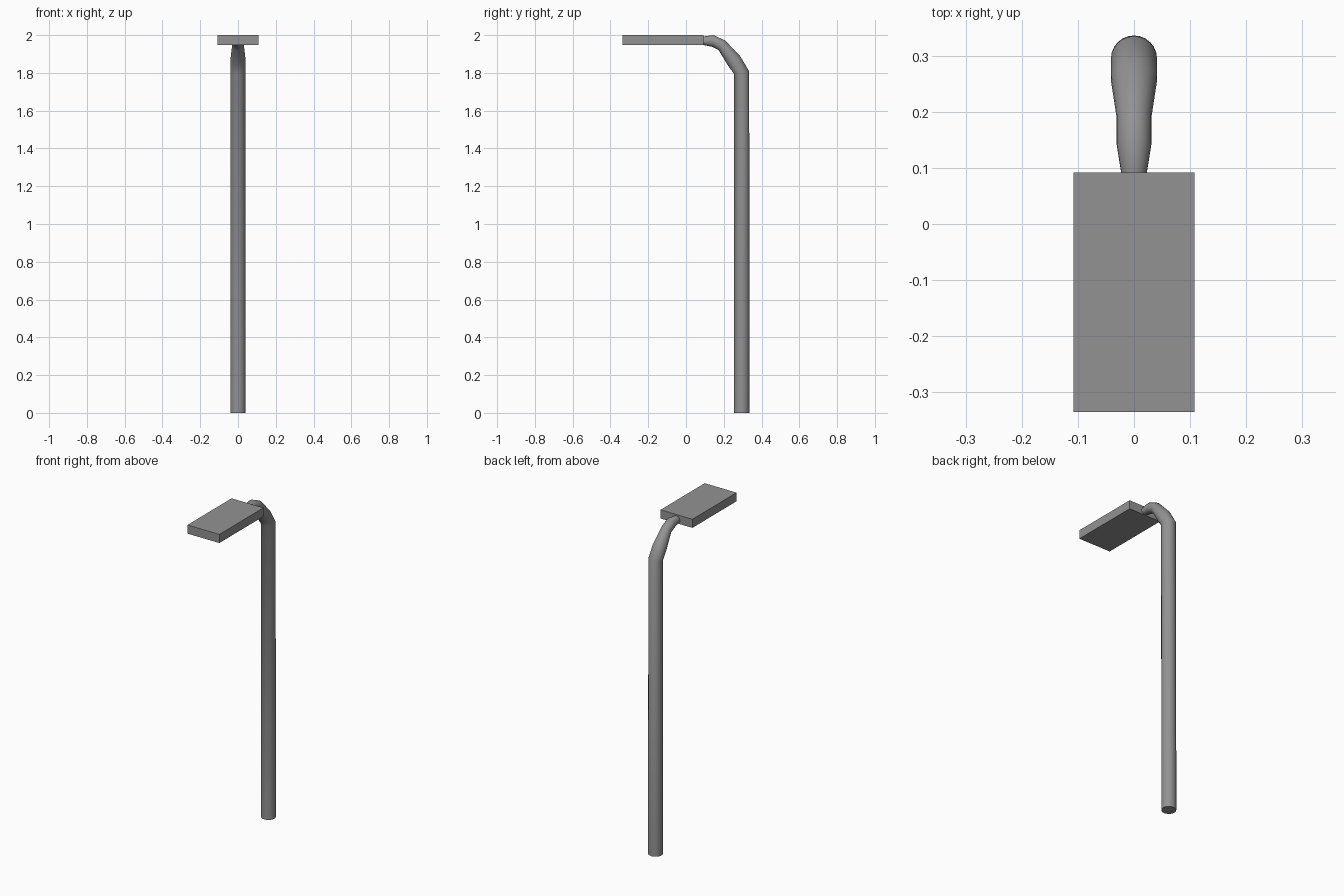
import bpy, bmesh, math

if "Cube" in bpy.data.objects:
    bpy.data.objects.remove(bpy.data.objects["Cube"])

grey = bpy.data.materials.new("dark_grey_metal")
grey.diffuse_color = (0.29, 0.29, 0.29, 1)
grey.use_nodes = True
grey.node_tree.nodes["Principled BSDF"].inputs["Base Color"].default_value = grey.diffuse_color


def add_object(name, bm):
    bmesh.ops.recalc_face_normals(bm, faces=bm.faces)
    mesh = bpy.data.meshes.new(name)
    bm.to_mesh(mesh)
    bm.free()
    mesh.materials.append(grey)
    obj = bpy.data.objects.new(name, mesh)
    bpy.context.collection.objects.link(obj)
    return obj


# Pole and curved arm: rings (y, z, radius, tilt in degrees) joined into a tube
SIDES = 24
path = [
    (0.295, 0.00, 0.041, 0),
    (0.294, 1.802, 0.041, 8),
    (0.255, 1.863, 0.041, 40),
    (0.190, 1.946, 0.031, 57),
    (0.142, 1.969, 0.031, 84),
    (0.086, 1.970, 0.022, 95),
]
bm = bmesh.new()
rings = []
for y, z, r, tilt in path:
    t = math.radians(tilt)
    ring = []
    for i in range(SIDES):
        a = math.tau * i / SIDES
        s = r * math.sin(a)
        ring.append(bm.verts.new((r * math.cos(a), y + s * math.cos(t), z + s * math.sin(t))))
    rings.append(ring)
for low, high in zip(rings, rings[1:]):
    for i in range(SIDES):
        j = (i + 1) % SIDES
        bm.faces.new((low[i], low[j], high[j], high[i]))
bm.faces.new(rings[0])
bm.faces.new(rings[-1])
pole = add_object("lamp_pole", bm)
bpy.context.view_layer.objects.active = pole
pole.select_set(True)
bpy.ops.object.shade_smooth_by_angle(angle=math.radians(40))

# Flat rectangular lamp head
bm = bmesh.new()
bmesh.ops.create_cube(bm, size=1)
bmesh.ops.scale(bm, vec=(0.216, 0.427, 0.053), verts=bm.verts)
bmesh.ops.translate(bm, vec=(0, -0.1215, 1.9735), verts=bm.verts)
add_object("lamp_head", bm)
